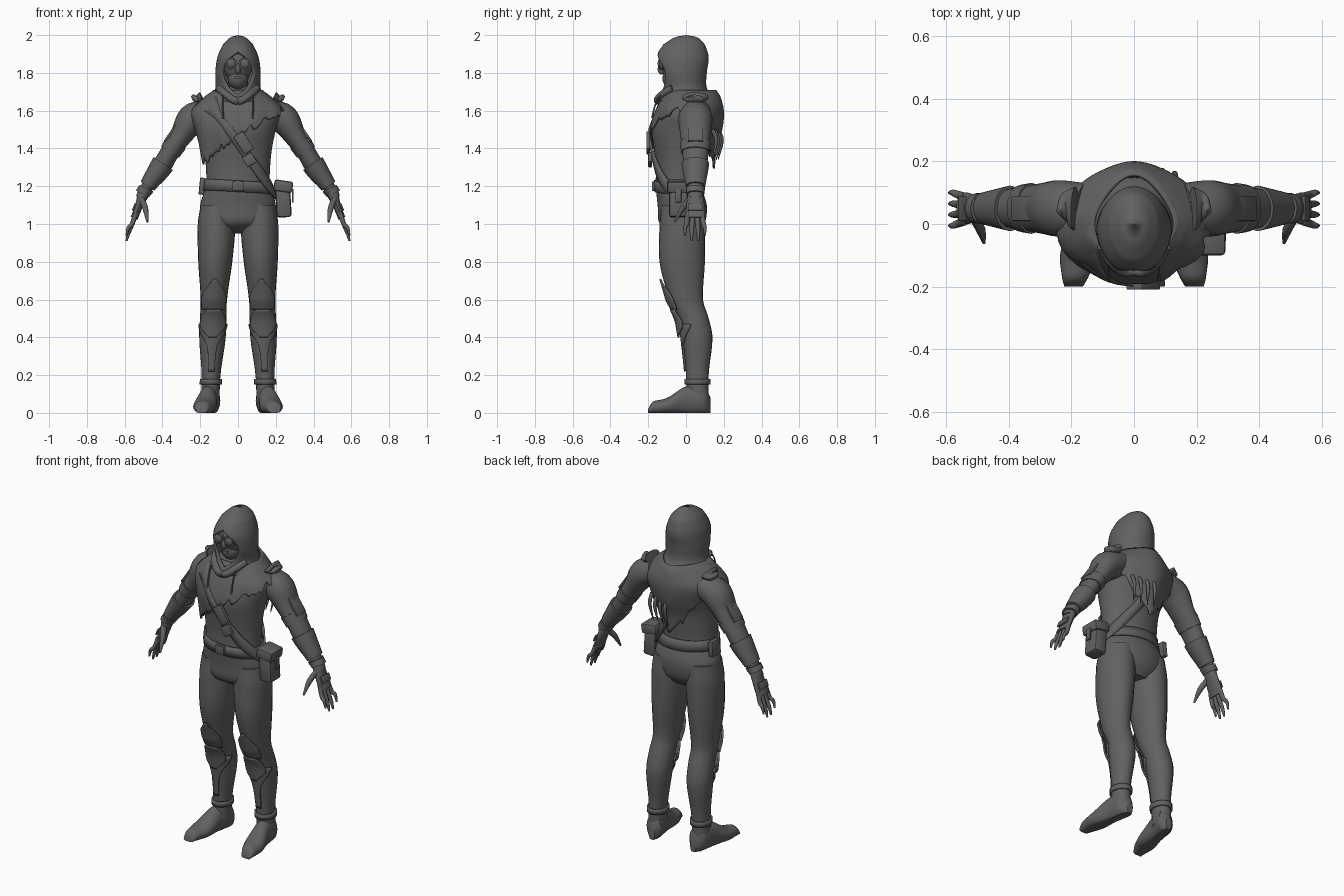
import bpy, bmesh, math, random
from mathutils import Vector, Matrix

random.seed(4)
if "Cube" in bpy.data.objects:
    bpy.data.objects.remove(bpy.data.objects["Cube"])

grey = bpy.data.materials.new("dark_grey")
grey.use_nodes = True
TONE = (.12, .12, .12, 1)
grey.diffuse_color = TONE
for node in grey.node_tree.nodes:
    if node.type == 'BSDF_PRINCIPLED':
        node.inputs["Base Color"].default_value = TONE
made = []


def finish(name, bm, mirror=False, thick=0):
    bmesh.ops.remove_doubles(bm, verts=bm.verts, dist=.0001)
    bmesh.ops.recalc_face_normals(bm, faces=bm.faces)
    mesh = bpy.data.meshes.new(name)
    bm.to_mesh(mesh)
    bm.free()
    mesh.materials.append(grey)
    ob = bpy.data.objects.new(name, mesh)
    bpy.context.scene.collection.objects.link(ob)
    if thick:
        ob.modifiers.new("thickness", 'SOLIDIFY').thickness = thick
    if mirror:
        ob.modifiers.new("mirror", 'MIRROR')
    made.append(ob)


def blend(keys, i, t):
    """Smooth curve through rows of numbers, between row i and the next."""
    last = len(keys) - 1
    rows = keys[max(i - 1, 0)], keys[i], keys[min(i + 1, last)], keys[min(i + 2, last)]
    return [q + t / 2 * (r - p + t * (2*p - 5*q + 4*r - s + t * (3*(q - r) + s - p)))
            for p, q, r, s in zip(*rows)]


def at(keys, z):
    """Look up a profile sorted by its first column."""
    i = max([0] + [k for k in range(len(keys) - 1) if keys[k][0] <= z])
    t = (z - keys[i][0]) / (keys[i + 1][0] - keys[i][0])
    return blend(keys, i, min(1, max(0, t)))[1:]


def span(a, b, n):
    return [a + (b - a) * i / n for i in range(n + 1)]


def shell(name, point, us, vs, closed=True, cap=False, mirror=False, thick=0):
    """Grid surface through point(u, v)."""
    bm = bmesh.new()
    rows = [[bm.verts.new(point(u, v)) for u in us] for v in vs]
    n = len(us)
    for low, high in zip(rows, rows[1:]):
        for i in range(n if closed else n - 1):
            j = (i + 1) % n
            bm.faces.new((low[i], low[j], high[j], high[i]))
    if cap:
        bm.faces.new(rows[0])
        bm.faces.new(rows[-1])
    finish(name, bm, mirror, thick)


SIDES = span(0, math.tau, 48)[:-1]
COARSE = SIDES[::3]
FRONT = -math.pi / 2
ACROSS, UP = Vector((0, 1, 0)), Vector((0, 0, 1))


def tube(name, keys, ref=ACROSS, steps=4, mirror=True):
    """Loft of ellipses along a path of (x, y, z, width, depth)."""
    rows = [blend(keys, i, s / steps) for i in range(len(keys) - 1) for s in range(steps)]
    rows.append(keys[-1])
    path = [Vector(row[:3]) for row in rows]

    def point(a, k):
        along = (path[min(k + 1, len(path) - 1)] - path[max(k - 1, 0)]).normalized()
        side = ref.cross(along).normalized()
        width, depth = rows[k][3:]
        return path[k] + side * width * math.cos(a) + along.cross(side) * depth * math.sin(a)
    shell(name, point, COARSE, range(len(path)), cap=True, mirror=mirror)


def place(loc, size, tilt):
    return Matrix.Translation(loc) @ Matrix.Rotation(tilt, 4, 'Y') @ Matrix.Diagonal((*size, 1))


def box(name, loc, size, tilt=0, mirror=False):
    bm = bmesh.new()
    bmesh.ops.create_cube(bm, size=1, matrix=place(loc, size, tilt))
    bmesh.ops.bevel(bm, geom=bm.edges[:], offset=min(size) / 5, segments=2,
                    affect='EDGES', profile=.5)
    finish(name, bm, mirror)


def ball(name, loc, radii, mirror=False):
    bm = bmesh.new()
    bmesh.ops.create_uvsphere(bm, u_segments=24, v_segments=16, radius=1,
                              matrix=place(loc, radii, 0))
    finish(name, bm, mirror)


def around(keys, a, z, off=0, back=0, x=0):
    """Point on an upright profile, pushed out by off, and further at the back."""
    cy, rx, ry = at(keys, z)
    c, s = math.cos(a), math.sin(a)
    return Vector((x + (rx + off) * c, cy + (ry + off + back * max(0, s) ** 1.5) * s, z))


# Torso rows: height, y centre, half width, half depth
TORSO = [(.95, 0, .1, .06), (1, -.02, .18, .12), (1.1, -.02, .2, .13), (1.2, -.04, .17, .12),
         (1.3, -.04, .17, .12), (1.4, -.04, .18, .13), (1.5, -.03, .2, .15), (1.6, -.01, .22, .14),
         (1.68, 0, .14, .11), (1.73, 0, .08, .08)]
shell("torso", lambda a, z: around(TORSO, a, z), SIDES, span(.95, 1.73, 36), cap=True)

# Belt, sloping slightly
shell("belt", lambda a, z: around(TORSO, a, z - .01 * math.cos(a), .01), SIDES,
      span(1.17, 1.23, 2), thick=.01)
box("belt_buckle", (0, -.17, 1.2), (.06, .02, .05))

# Ragged mantle, longer at the right of the chest and in the middle of the back
COLUMNS = span(0, math.tau, 80)[:-1]
RAGGED = {a: random.uniform(-.03, .02) for a in COLUMNS}


def mantle(a, t):
    c, s = math.cos(a), math.sin(a)
    drop = .26 * s ** 4 if s > 0 else (.1 - .14 * c) * min(1, -4 * s)
    z = 1.71 - t * (.14 + drop - RAGGED[a])
    fold = t * math.sin(9 * a) / 250
    return around(TORSO, a, z, .015 + .015 * abs(c) ** 3 + fold, .055)


shell("mantle", mantle, COLUMNS, span(0, 1, 14), thick=.01)
tube("mantle_shoulder_tip", [(.19, .05, 1.67, .03, .07), (.22, .05, 1.66, .02, .05),
                             (.24, .04, 1.68, .01, .01)])
for i in range(4):
    x, y = .13 - i / 25, .14 + i / 100
    tube("mantle_tatter", [(x, y, 1.5, .01, .01), (x, y + .02, 1.44, .01, .01),
                           (x - .01, y, 1.34, .002, .002)], mirror=False)


# Strap from the left hip over the right shoulder
def strap(a, rise):
    z = 1.4
    for step in range(12):
        z = (z + 1.43 - 1.5 * at(TORSO, z)[1] * math.cos(a)) / 2
    return around(TORSO, a, z + rise, .02)


shell("cross_strap", strap, SIDES, span(-.04, .04, 2), thick=.01)
box("strap_buckle", (.06, -.19, 1.34), (.06, .02, .06), 1)
box("strap_pocket", (.03, -.2, 1.43), (.11, .02, .06), 1)

# Hood with a pointed face opening
HOOD = [(1.65, 0, .15, .15), (1.72, -.01, .12, .12), (1.8, -.02, .12, .13), (1.88, -.02, .11, .14),
        (1.95, -.01, .08, .11), (1.99, 0, .04, .06), (2, 0, .001, .001)]


def hood(t, z):
    rise = min(1, max(0, (z - 1.69) / .22))
    half_width = .085 * math.sin(math.pi * rise) ** .7
    gap = math.asin(min(.9, half_width / at(HOOD, z)[1]))
    return around(HOOD, FRONT + gap + t * (math.tau - 2 * gap), z)


shell("hood", hood, span(0, 1, 48), span(1.65, 2, 42), closed=False, thick=.015)
tube("hood_collar", [(.1, -.07, 1.72, .02, .02), (.07, -.12, 1.69, .02, .02),
                     (.03, -.15, 1.66, .02, .02), (0, -.155, 1.65, .01, .02)], UP)
tube("drawstring", [(.08, -.13, 1.69, .004, .004), (.08, -.16, 1.64, .004, .004),
                    (.08, -.18, 1.56, .005, .005)])

# Head, face and goggles
ball("skull", (0, -.04, 1.84), (.075, .09, .1))
ball("jaw", (0, -.06, 1.77), (.055, .065, .06))
tube("neck", [(0, 0, 1.65, .06, .06), (0, -.03, 1.8, .05, .05)], mirror=False)
ball("nose", (0, -.13, 1.82), (.015, .02, .03))
for z in (1.77, 1.78):
    ball("lip", (0, -.115, z), (.025, .01, .006))
tube("goggle_rim", [(.036, -.09, 1.85, .033, .032), (.036, -.14, 1.85, .033, .032)], UP)
ball("goggle_lens", (.036, -.14, 1.85), (.024, .01, .024), mirror=True)

# Arm rows: height, x centre, half width, half depth
ARM = [(1.14, .51, .03, .04), (1.18, .49, .03, .04), (1.3, .41, .05, .06), (1.38, .36, .05, .07),
       (1.47, .3, .06, .08), (1.56, .24, .08, .09), (1.6, .15, .07, .08)]


def sleeve(name, low, high, off=0, rows=4):
    keys = []
    for z in span(low, high, rows):
        x, width, depth = at(ARM, z)
        keys.append((x, .05, z, width + off, depth + off))
    tube(name, keys, steps=1)


sleeve("arm", 1.14, 1.6, rows=40)
sleeve("bracer", 1.2, 1.32, .01)
sleeve("wrist_cuff", 1.16, 1.19, .01)
sleeve("elbow_band", 1.38, 1.43, .006)
box("forearm_plate", (.46, .05, 1.29), (.015, .07, .12), -.5, True)
box("upper_arm_plate", (.35, .05, 1.49), (.015, .08, .13), -.6, True)

# Hands
tube("palm", [(.5, .05, 1.16, .03, .04), (.53, .05, 1.08, .02, .05), (.55, .05, 1.03, .02, .05)])
box("knuckle_plate", (.55, .05, 1.09), (.01, .08, .04), -.4, True)
for i in range(4):
    y = .01 + i / 40
    end = y + (i - 1.5) / 100
    tip = .91 + .03 * (i in (0, 3))
    tube("finger", [(.54, y, 1.06, .013, .014), (.56, (y + end) / 2, 1, .012, .013),
                    (.58, end, tip + .04, .01, .01), (.59, end, tip, .005, .005)])
tube("thumb", [(.51, .02, 1.13, .015, .02), (.49, -.02, 1.08, .015, .015),
               (.48, -.06, 1.01, .005, .005)])

# Leg rows: height, y centre, half width, half depth
LEG = [(.05, .06, .05, .06), (.2, .06, .05, .06), (.4, .06, .07, .08), (.5, .04, .07, .08),
       (.6, 0, .07, .09), (.8, -.02, .09, .12), (1, -.02, .1, .12), (1.1, -.02, .09, .11)]


def leg(a, z, off=0):
    return around(LEG, a, z, off, x=.15 - z / 27)


shell("leg", leg, SIDES[::2], span(.05, 1.1, 48), cap=True, mirror=True)


# Leg guards: front plates whose half angle follows rows of height and angle
def guard(name, off, wide):
    shell(name, lambda u, z: leg(FRONT + u * at(wide, z)[0], z, off), span(-1, 1, 14),
          span(wide[0][0], wide[-1][0], 14), closed=False, mirror=True, thick=.01)


guard("shin_guard", .01, [(.22, .3), (.36, .4), (.47, 1.3)])
guard("knee_guard", .015, [(.4, .2), (.46, .8), (.52, .7), (.55, .4)])
guard("thigh_guard", .01, [(.55, .8), (.62, .8), (.71, .1)])
shell("ankle_strap", lambda a, z: leg(a, z, .01), COARSE, span(.15, .18, 2),
      mirror=True, thick=.01)

# Boot rows: y, half width, half height; the sole is flat and the toes turn out
BOOT = [(-.2, .03, .01), (-.18, .04, .03), (-.1, .06, .04), (0, .05, .07), (.1, .05, .07),
        (.13, .02, .04)]


def boot(a, y):
    width, height = at(BOOT, y)
    return .16 - y / 6 + width * math.cos(a), y, max(0, height * (.9 + 1.1 * math.sin(a)))


shell("boot", boot, SIDES[::2], span(-.2, .13, 24), cap=True, mirror=True)

# Hip pouches
box("hip_pouch", (.24, -.04, 1.12), (.08, .1, .17), -.06)
box("hip_pouch_flap", (.24, -.04, 1.2), (.1, .12, .06), .15)
box("hip_pouch_tab", (.29, -.04, 1.15), (.01, .03, .07))
box("small_pouch", (-.19, 0, 1.2), (.03, .08, .09), .1)

# Smooth shading with sharp edges kept
bpy.ops.object.select_all(action='DESELECT')
for ob in made:
    ob.select_set(True)
bpy.context.view_layer.objects.active = made[0]
bpy.ops.object.shade_smooth_by_angle(angle=math.radians(40))
